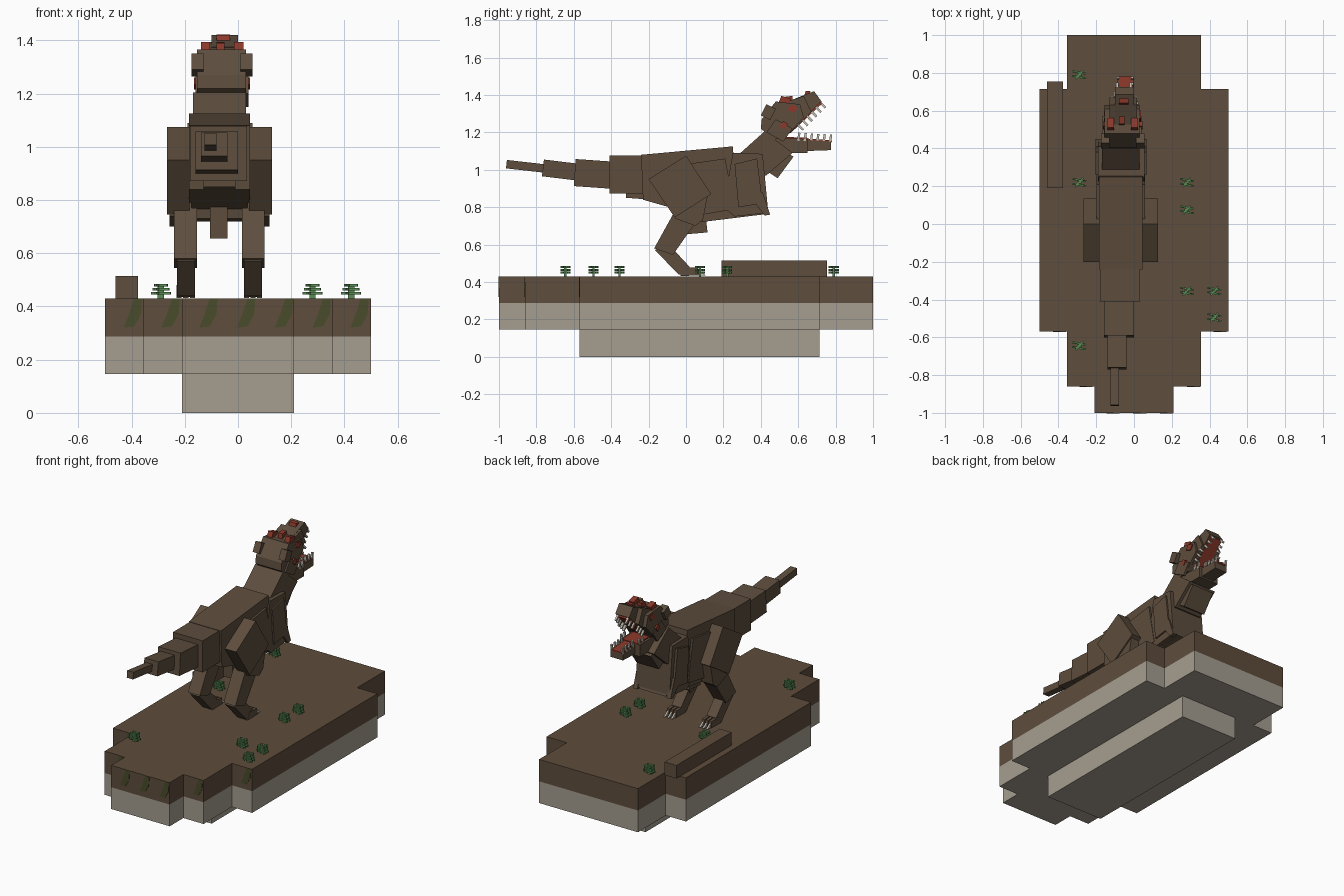
import bpy, bmesh, math
from mathutils import Vector


def srgb(r, g, b):
    f = lambda c: c / 12.92 if c <= 0.04045 else ((c + 0.055) / 1.055) ** 2.4
    return (f(r / 255), f(g / 255), f(b / 255), 1)


def material(name, *rgb):
    m = bpy.data.materials.new(name)
    m.diffuse_color = srgb(*rgb)
    return m


SOIL = material("soil_brown", 94, 77, 60)
HIDE = material("hide_brown", 93, 77, 61)
STONE = material("stone_grey", 165, 157, 144)
GREEN = material("plant_green", 88, 140, 84)
MOSS = material("moss_green", 74, 76, 44)
RED = material("flesh_red", 140, 56, 42)
BONE = material("tooth_bone", 200, 192, 178)
CX = -0.07  # symmetry plane of the animal


def prism(name, shapes, mat, axis="x"):
    """Extrude 2D outlines along an axis; shapes = [(points, start, end), ...]"""
    put = {"x": lambda p, t: (t, p[0], p[1]),
           "y": lambda p, t: (p[0], t, p[1]),
           "z": lambda p, t: (p[0], p[1], t)}[axis]
    bm = bmesh.new()
    for pts, a, b in shapes:
        lo = [bm.verts.new(put(p, a)) for p in pts]
        hi = [bm.verts.new(put(p, b)) for p in pts]
        bm.faces.new(lo)
        bm.faces.new(hi)
        for i in range(len(pts)):
            j = (i + 1) % len(pts)
            bm.faces.new((lo[i], lo[j], hi[j], hi[i]))
    bmesh.ops.recalc_face_normals(bm, faces=bm.faces)
    me = bpy.data.meshes.new(name)
    bm.to_mesh(me)
    bm.free()
    me.materials.append(mat)
    ob = bpy.data.objects.new(name, me)
    bpy.context.collection.objects.link(ob)
    return ob


def rect(a0, a1, b0, b1):
    return [(a0, b0), (a1, b0), (a1, b1), (a0, b1)]


def bar(p, q, w):
    """Rectangle of width w around the line p-q"""
    p, q = Vector(p), Vector(q)
    d = (q - p).normalized()
    n = Vector((-d.y, d.x)) * w / 2
    return [tuple(v) for v in (p + n, q + n, q - n, p - n)]


def pair(name, pts, inner, outer, mat, cx=CX):
    """Same outline on both sides of the symmetry plane"""
    for side, s in (("left", -1), ("right", 1)):
        prism(f"{side}_{name}", [(pts, cx + s * inner, cx + s * outer)], mat)


# Stepped ground block
half = [(0.21, -1), (0.21, -0.86), (0.355, -0.86), (0.355, -0.57),
        (0.5, -0.57), (0.5, 0.715), (0.355, 0.715), (0.355, 1)]
outline = half + [(-x, y) for x, y in reversed(half)]
prism("soil_layer", [(outline, 0.288, 0.43)], SOIL, "z")
prism("stone_layer", [(outline, 0.147, 0.288)], STONE, "z")
prism("stone_foot", [(rect(-0.21, 0.21, -0.57, 0.715), 0, 0.147)], STONE, "z")
prism("log", [(rect(-0.46, -0.375, 0.19, 0.755), 0.43, 0.515)], SOIL, "z")

# Moss patches on the end faces of the soil
moss = []
for i in range(7):
    x = -0.395 + i * 0.142
    y = -1 if abs(x) < 0.21 else -0.86 if abs(x) < 0.355 else -0.57
    moss.append(([(x - 0.035, 0.32), (x + 0.005, 0.325), (x + 0.03, 0.37),
                  (x + 0.034, 0.43), (x + 0.005, 0.43), (x - 0.015, 0.37)],
                 y - 0.003, y + 0.001))
prism("moss_patches", moss, MOSS, "y")

# Small tiered plants
spots = [(-0.29, 0.79), (-0.29, 0.22), (0.28, 0.22), (0.28, 0.075),
         (0.28, -0.355), (0.425, -0.355), (0.425, -0.495), (-0.29, -0.645)]
for x, y in spots:
    tiers = []
    for w, z in ((0.037, 0.445), (0.031, 0.46), (0.025, 0.475)):
        for dy in (-0.012, 0.012):
            tiers.append((bar((x - w, y + dy + 0.006), (x + w, y + dy - 0.006), 0.009), z, z + 0.01))
        tiers.append((bar((x - 0.02, y - 0.024), (x + 0.02, y + 0.024), 0.009), z, z + 0.01))
    tiers.append((rect(x - 0.012, x + 0.012, y - 0.006, y + 0.006), 0.43, 0.48))
    prism("plant", tiers, GREEN, "z")

# Tail, tapering to the rear
tail = [("tail_tip", (-0.96, 1.03), (-0.74, 1.005), 0.045, -0.125, -0.08),
        ("tail_end", (-0.765, 1.01), (-0.56, 0.985), 0.09, -0.14, -0.04),
        ("tail_middle", (-0.595, 0.985), (-0.38, 0.97), 0.145, -0.16, 0.0),
        ("tail_base", (-0.41, 0.975), (-0.15, 0.975), 0.205, -0.18, 0.033)]
for name, p, q, h, x0, x1 in tail:
    prism(name, [(bar(p, q, h), x0, x1)], HIDE)
prism("tail_underside", [([(-0.32, 0.93), (-0.2, 0.93), (-0.19, 0.84), (-0.32, 0.85)], -0.13, -0.01)], HIDE)

# Torso
prism("hips", [([(-0.24, 1.08), (0.25, 1.125), (0.28, 0.79), (0.05, 0.76), (-0.23, 0.84)],
                CX - 0.115, CX + 0.115)], HIDE)
prism("ribcage", [([(0.0, 1.03), (0.21, 1.06), (0.26, 0.79), (0.09, 0.76), (0.02, 0.8)],
                   CX - 0.128, CX + 0.128)], HIDE)
prism("chest", [([(0.25, 1.09), (0.41, 1.085), (0.44, 0.77), (0.26, 0.75), (0.2, 0.8)],
                 CX - 0.12, CX + 0.125)], HIDE)
prism("belly", [([(0.02, 0.8), (0.43, 0.8), (0.445, 0.765), (0.08, 0.72), (0.03, 0.73)],
                 CX - 0.095, CX + 0.095)], HIDE)
prism("pelvis_bone", [([(0.0, 0.8), (0.1, 0.8), (0.115, 0.665), (0.0, 0.655)], -0.105, -0.04)], HIDE)

# Folded small arms
pair("upper_arm", [(0.26, 1.03), (0.38, 1.06), (0.41, 0.82), (0.28, 0.8)], 0.11, 0.135, HIDE)
pair("forearm", [(0.34, 0.86), (0.41, 0.88), (0.45, 0.76), (0.42, 0.755)], 0.105, 0.135, HIDE)

# Hind legs
pair("thigh", [(-0.2, 0.95), (0.0, 1.075), (0.135, 0.87), (-0.06, 0.745)], 0.112, 0.197, HIDE)
pair("knee", [(-0.06, 0.85), (0.12, 0.88), (0.09, 0.73), (0.05, 0.7), (-0.06, 0.74)], 0.105, 0.188, HIDE)
pair("shin", [(-0.065, 0.77), (0.06, 0.73), (-0.07, 0.545), (-0.17, 0.58)], 0.085, 0.17, HIDE)
pair("ankle", [(-0.165, 0.57), (-0.105, 0.615), (0.02, 0.48), (0.0, 0.435), (-0.04, 0.44)], 0.092, 0.16, HIDE)
for k in range(3):
    a = 0.092 + k * 0.025
    pair("toe", [(-0.03, 0.432), (-0.01, 0.48), (0.065, 0.475), (0.075, 0.435)], a, a + 0.019, HIDE)
    pair("claw", [(0.07, 0.435), (0.07, 0.462), (0.105, 0.436)], a + 0.004, a + 0.015, BONE)

# Neck and throat
prism("neck", [([(0.28, 1.08), (0.42, 1.205), (0.57, 1.09), (0.43, 0.97), (0.36, 0.97)], -0.17, 0.03)], HIDE)
prism("throat", [([(0.42, 1.0), (0.49, 0.955), (0.575, 1.07), (0.48, 1.12)], -0.15, 0.01)], HIDE)

# Upper head
HX = -0.06
prism("skull", [([(0.4, 1.22), (0.405, 1.27), (0.48, 1.365), (0.61, 1.35), (0.63, 1.28),
                  (0.54, 1.18), (0.47, 1.16)], HX - 0.095, HX + 0.09)], HIDE)
prism("snout", [([(0.5, 1.35), (0.63, 1.395), (0.67, 1.31), (0.57, 1.21)], HX - 0.07, HX + 0.075),
                ([(0.57, 1.375), (0.685, 1.42), (0.725, 1.365), (0.63, 1.275)], -0.1, 0.0)], HIDE)
pair("head_crest", [(0.4, 1.29), (0.43, 1.35), (0.48, 1.325), (0.45, 1.265)], 0.07, 0.115, HIDE, HX)
pair("cheek", [(0.43, 1.2), (0.48, 1.27), (0.57, 1.22), (0.52, 1.15)], 0.085, 0.1, HIDE, HX)
pair("eye", [(0.5, 1.235), (0.52, 1.26), (0.545, 1.245), (0.525, 1.215)], 0.085, 0.105, RED, HX)
pair("brow", [(0.49, 1.345), (0.51, 1.395), (0.56, 1.38), (0.545, 1.335)], 0.045, 0.08, RED, HX)
pair("side_ridge", [(0.54, 1.32), (0.56, 1.35), (0.6, 1.335), (0.58, 1.305)], 0.06, 0.098, RED, HX)
prism("nose_ridge", [([(0.52, 1.34), (0.53, 1.39), (0.57, 1.395), (0.57, 1.35)], -0.08, -0.05),
                     ([(0.63, 1.39), (0.64, 1.42), (0.665, 1.422), (0.66, 1.39)], -0.08, -0.03)], RED)
prism("mouth_roof", [(bar((0.555, 1.2), (0.722, 1.357), 0.012), -0.095, -0.01)], RED)

# Lower jaw
prism("jaw", [([(0.47, 1.17), (0.65, 1.165), (0.65, 1.09), (0.52, 1.09)], -0.125, 0.02),
              ([(0.64, 1.16), (0.775, 1.15), (0.775, 1.105), (0.64, 1.1)], -0.09, 0.0)], HIDE)
prism("tongue", [(bar((0.52, 1.171), (0.65, 1.166), 0.01), -0.11, 0.005),
                 (bar((0.64, 1.162), (0.78, 1.152), 0.01), -0.083, -0.007)], RED)
prism("mouth_back", [([(0.47, 1.16), (0.5, 1.22), (0.545, 1.2), (0.53, 1.16)], -0.12, 0.01)], RED)

# Teeth along both jaws
for i in range(6):
    t = i / 5
    w = 0.068 - 0.026 * t if i > 2 else 0.07
    u = Vector((0.6 + 0.12 * t, 1.24 + 0.118 * t))
    pair("upper_tooth", bar(u, u + Vector((0.026, -0.027)), 0.012), w - 0.012, w, BONE, -0.053)
    l = Vector((0.6 + 0.17 * t, 1.155 - 0.01 * t))
    w = 0.07 if l.x < 0.64 else 0.044
    pair("lower_tooth", bar(l, l + Vector((0.006, 0.043)), 0.012), w - 0.012, w, BONE, -0.047)
